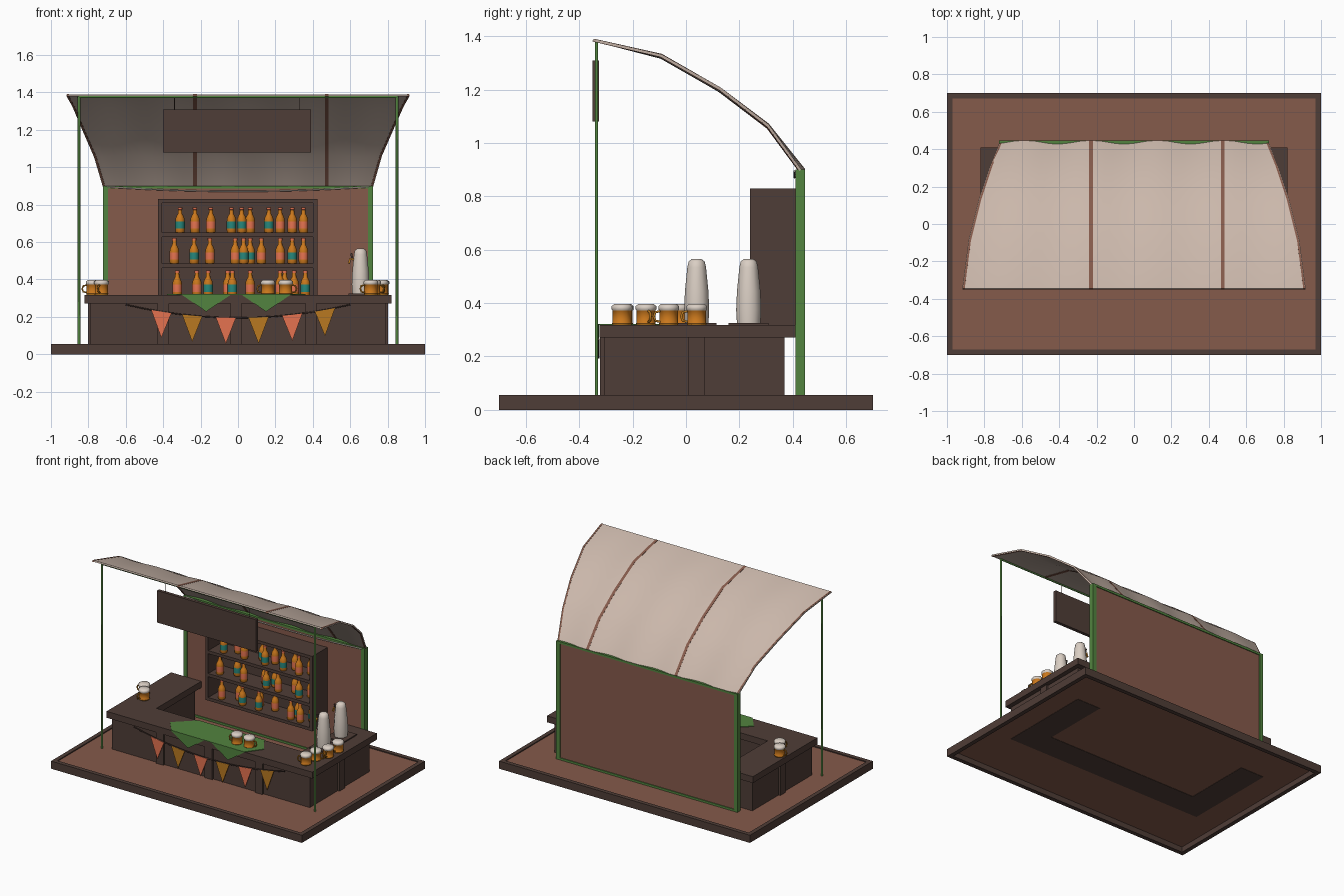
import bpy, bmesh, math
from mathutils import Vector

if "Cube" in bpy.data.objects:
    bpy.data.objects.remove(bpy.data.objects["Cube"])

def material(name, rgb):
    m = bpy.data.materials.new(name)
    m.diffuse_color = (*rgb, 1)
    m.use_nodes = True
    m.node_tree.nodes["Principled BSDF"].inputs["Base Color"].default_value = m.diffuse_color
    return m

DARK = material("dark_wood", (0.078, 0.047, 0.038))
BROWN = material("red_brown_wood", (0.235, 0.103, 0.07))
GREEN = material("green_paint", (0.085, 0.23, 0.05))
CANVAS = material("beige_canvas", (0.60, 0.48, 0.41))
AMBER = material("amber_glass", (0.60, 0.19, 0.012))
CORAL = material("coral", (0.78, 0.17, 0.08))
GOLD = material("gold", (0.48, 0.19, 0.015))
TEAL = material("teal", (0.02, 0.24, 0.20))
CREAM = material("cream", (0.70, 0.62, 0.55))

def finish(name, bm, mats, smooth=0):
    bmesh.ops.recalc_face_normals(bm, faces=bm.faces)
    me = bpy.data.meshes.new(name)
    bm.to_mesh(me)
    bm.free()
    for m in mats:
        me.materials.append(m)
    if smooth:
        me.shade_smooth()
        me.set_sharp_from_angle(angle=math.radians(smooth))
    ob = bpy.data.objects.new(name, me)
    bpy.context.collection.objects.link(ob)
    return ob

def box(name, x0, x1, y0, y1, z0, z1, mat):
    bm = bmesh.new()
    bmesh.ops.create_cube(bm, size=1)
    for v in bm.verts:
        v.co = ((x0 + x1) / 2 + v.co.x * (x1 - x0), (y0 + y1) / 2 + v.co.y * (y1 - y0),
                (z0 + z1) / 2 + v.co.z * (z1 - z0))
    return finish(name, bm, [mat])

def prism(name, pts, vec, mat):
    """Extrude a flat outline along a vector."""
    bm = bmesh.new()
    f = bm.faces.new([bm.verts.new(p) for p in pts])
    r = bmesh.ops.extrude_face_region(bm, geom=[f], use_keep_orig=True)
    bmesh.ops.translate(bm, vec=vec, verts=[g for g in r["geom"] if isinstance(g, bmesh.types.BMVert)])
    return finish(name, bm, [mat])

def lathe(name, prof, mats, loc, n=12):
    """prof: (radius, z, material index of the band above)."""
    bm = bmesh.new()
    rings = [[bm.verts.new((r * math.cos(2 * math.pi * i / n), r * math.sin(2 * math.pi * i / n), z))
              for i in range(n)] for r, z, _ in prof]
    for k in range(len(rings) - 1):
        for i in range(n):
            j = (i + 1) % n
            bm.faces.new((rings[k][i], rings[k][j], rings[k + 1][j], rings[k + 1][i])).material_index = prof[k][2]
    bm.faces.new(rings[0]).material_index = prof[0][2]
    bm.faces.new(rings[-1]).material_index = prof[-1][2]
    ob = finish(name, bm, mats, 50)
    ob.location = loc
    return ob

def tube(name, pts, r, mat):
    cu = bpy.data.curves.new(name, "CURVE")
    cu.dimensions = "3D"
    cu.bevel_depth, cu.bevel_resolution, cu.use_fill_caps = r, 1, True
    sp = cu.splines.new("POLY")
    sp.points.add(len(pts) - 1)
    for p, q in zip(sp.points, pts):
        p.co = (*q, 1)
    cu.materials.append(mat)
    ob = bpy.data.objects.new(name, cu)
    bpy.context.collection.objects.link(ob)
    return ob

# Base: brown floor board inside a dark raised rim, hollow underneath
box("floor", -0.975, 0.975, -0.675, 0.675, 0.038, 0.048, BROWN)
for s in (-1, 1):
    box("rim_side", min(s, s * .97), max(s, s * .97), -0.7, 0.7, 0, 0.055, DARK)
    box("rim_long", -0.97, 0.97, min(s * .7, s * .67), max(s * .7, s * .67), 0, 0.055, DARK)

# Back wall with green frame
box("back_wall", -0.70, 0.70, 0.415, 0.44, 0.048, 0.89, BROWN)
for s in (-1, 1):
    box("wall_post", s * .708 - .014, s * .708 + .014, 0.41, 0.446, 0.048, 0.9, GREEN)
for z in (0.048, 0.885):
    box("wall_rail", -0.70, 0.70, 0.41, 0.446, z, z + 0.015, GREEN)
tube("wall_cord", [(x / 10, 0.407, 0.871 + 0.024 * (x / 7) ** 2) for x in range(-7, 8)], 0.004, CREAM)

# Front poles and beam
for s in (-1, 1):
    tube("front_pole", [(s * .85, -0.335, 0.048), (s * .85, -0.335, 1.38)], 0.007, GREEN)
tube("front_beam", [(-0.85, -0.335, 1.377), (0.85, -0.335, 1.377)], 0.007, GREEN)

# Canopy: curved canvas that sags slightly between its battens
ROWS = [(-0.345, 1.39, 0.918), (-0.09, 1.333, 0.885), (0.13, 1.207, 0.83), (0.31, 1.072, 0.77), (0.446, 0.902, 0.72)]

def sag(x):
    return -0.009 * math.sin(math.pi * (x + 0.23) / 0.355) ** 2

def sheet(name, edge_l, edge_r, cols, lift, thick, mat):
    bm = bmesh.new()
    grid = []
    for i, (y, z, hw) in enumerate(ROWS):
        row = []
        for c in range(cols + 1):
            x = edge_l(hw) + (edge_r(hw) - edge_l(hw)) * c / cols
            k = 0 if i == 0 else 1
            row.append(bm.verts.new((x, y + (sag(x) * 1.5 if i == 4 else 0), z + lift + k * sag(x))))
        grid.append(row)
    for a, b in zip(grid, grid[1:]):
        for c in range(cols):
            bm.faces.new((a[c], a[c + 1], b[c + 1], b[c]))
    # close the sheet into a thin slab
    r = bmesh.ops.extrude_face_region(bm, geom=bm.faces[:], use_keep_orig=True)
    bmesh.ops.translate(bm, vec=(0, -thick * .5, -thick * .8),
                        verts=[g for g in r["geom"] if isinstance(g, bmesh.types.BMVert)])
    return finish(name, bm, [mat], 35)

sheet("canopy", lambda h: -h, lambda h: h, 40, 0, 0.010, CANVAS)
for x in (-0.23, 0.475):
    sheet("canopy_batten", lambda h: x - .010, lambda h: x + .010, 1, 0.001, 0.013, BROWN)
for s in (-1, 1):
    sheet("canopy_edge_batten", lambda h: s * (h - .008) - .005, lambda h: s * (h - .008) + .005, 1, 0.001, 0.013, BROWN)

# Hanging blank sign
box("sign", -0.40, 0.39, -0.35, -0.327, 1.08, 1.31, DARK)
for x in (-0.34, 0.33):
    tube("sign_cord", [(x, -0.337, 1.3), (x, -0.337, 1.38)], 0.002, DARK)

# U-shaped counter
def u_shape(x, y0, y1, xi, yi, z):
    return [(-x, y0, z), (x, y0, z), (x, y1, z), (xi, y1, z), (xi, yi, z), (-xi, yi, z), (-xi, y1, z), (-x, y1, z)]

prism("counter_body", u_shape(0.788, -0.308, 0.37, 0.60, -0.12, 0.036), (0, 0, 0.237), DARK)
prism("counter_top", u_shape(0.82, -0.325, 0.41, 0.58, -0.10, 0.272), (0, 0, 0.046), DARK)
for x in (-0.4, -0.01, 0.39):
    box("counter_post", x - .03, x + .03, -0.322, -0.29, 0.048, 0.272, DARK)
for s in (-1, 1):
    box("counter_side_post", s * .785 - .017, s * .785 + .017, 0.01, 0.07, 0.048, 0.272, DARK)

# Green cloth with two hanging points
prism("cloth_top", [(-0.38, -0.23, 0.318), (-0.30, -0.329, 0.318), (0.28, -0.329, 0.318), (0.36, -0.22, 0.318),
                    (0.28, -0.10, 0.318), (-0.24, -0.10, 0.318)], (0, 0, 0.004), GREEN)
for a, b in ((-0.305, -0.035), (0.015, 0.285)):
    prism("cloth_point", [(a, -0.326, 0.321), (b, -0.326, 0.321), ((a + b) / 2, -0.326, 0.228)], (0, -0.004, 0), GREEN)

# Bunting on a sagging string
def string_z(x):
    return 0.195 + 0.075 * (x / 0.62) ** 2

tube("bunting_string", [(x / 10, -0.328, string_z(x / 10)) for x in range(-6, 7)], 0.004, DARK)
for i, x in enumerate((-0.41, -0.245, -0.065, 0.11, 0.29, 0.465)):
    w = 0.054
    prism("pennant", [(x - w, -0.33, string_z(x - w)), (x + w, -0.33, string_z(x + w)),
                      (x, -0.33, string_z(x) - 0.14)], (0, -0.004, 0), (CORAL, GOLD)[i % 2])

# Bottle shelf
for x in (-0.428, 0.402):
    box("shelf_side", x, x + 0.022, 0.24, 0.412, 0.29, 0.83, DARK)
for z0, z1 in ((0.29, 0.312), (0.462, 0.485), (0.628, 0.65), (0.808, 0.83)):
    box("shelf_board", -0.41, 0.41, 0.241, 0.41, z0, z1, DARK)
box("shelf_back", -0.41, 0.41, 0.395, 0.412, 0.30, 0.82, DARK)

# Bottles: x position and label colour (1 coral, 2 teal)
BOTTLES = {
    0.650: [(-.31, 2), (-.23, 1), (-.145, 1), (-.035, 2), (.02, 2), (.065, 1), (.165, 2), (.225, 1), (.29, 1), (.35, 1)],
    0.485: [(-.34, 1), (-.235, 2), (-.15, 1), (-.015, 1), (.03, 2), (.065, 2), (.125, 1), (.225, 1), (.29, 2), (.35, 1)],
    0.312: [(-.325, 1), (-.22, 1), (-.16, 2), (-.055, 1), (-.03, 2), (.065, 1), (.225, 1), (.25, 2), (.30, 1), (.36, 2)],
}
for z, row in BOTTLES.items():
    for i, (x, label) in enumerate(row):
        lathe("bottle", [(.022, 0, 0), (.025, .006, 0), (.0255, .022, label), (.0255, .060, 0), (.024, .075, 0),
                         (.018, .090, 0), (.012, .100, 0), (.0105, .122, 1), (.012, .123, 1), (.012, .136, 1)],
              [AMBER, CORAL, TEAL], (x, 0.28 + 0.05 * (i % 2), z), 10)

# Beer mugs with foam and handle
MUGS = [(-.775, .04, 3.1), (-.73, -.025, 4.4), (.16, -.24, 3.2), (.255, -.235, 0), (.71, -.24, 3.4),
        (.725, -.15, 0.3), (.765, -.065, 5), (.77, .04, 4.7)]
for x, y, a in MUGS:
    lathe("mug", [(.035, 0, 0), (.037, .006, 1), (.035, .008, 1), (.035, .054, 2), (.039, .058, 2), (.039, .070, 2), (.030, .078, 2)],
          [GOLD, AMBER, CREAM], (x, y, 0.318), 12)
    d = Vector((math.cos(a), math.sin(a), 0))
    c = Vector((x, y, 0.318))
    tube("mug_handle", [c + d * r + Vector((0, 0, h)) for r, h in
                        ((.032, .012), (.052, .016), (.058, .032), (.052, .048), (.032, .052))], 0.005, GOLD)

# Beer taps on drip plates
for y in (0.04, 0.235):
    box("drip_plate", 0.59, 0.73, y - .075, y + .075, 0.318, 0.326, DARK)
    lathe("tap_tower", [(.044, 0, 0), (.047, .05, 0), (.044, .12, 0), (.035, .21, 0), (.030, .232, 0), (.018, .241, 0)],
          [CREAM], (0.655, y, 0.324), 12)
    tube("tap_spout", [(0.63, y, 0.505), (0.60, y, 0.51), (0.593, y, 0.485)], 0.007, GOLD)
    tube("tap_lever", [(0.612, y, 0.51), (0.605, y, 0.54)], 0.006, DARK)
